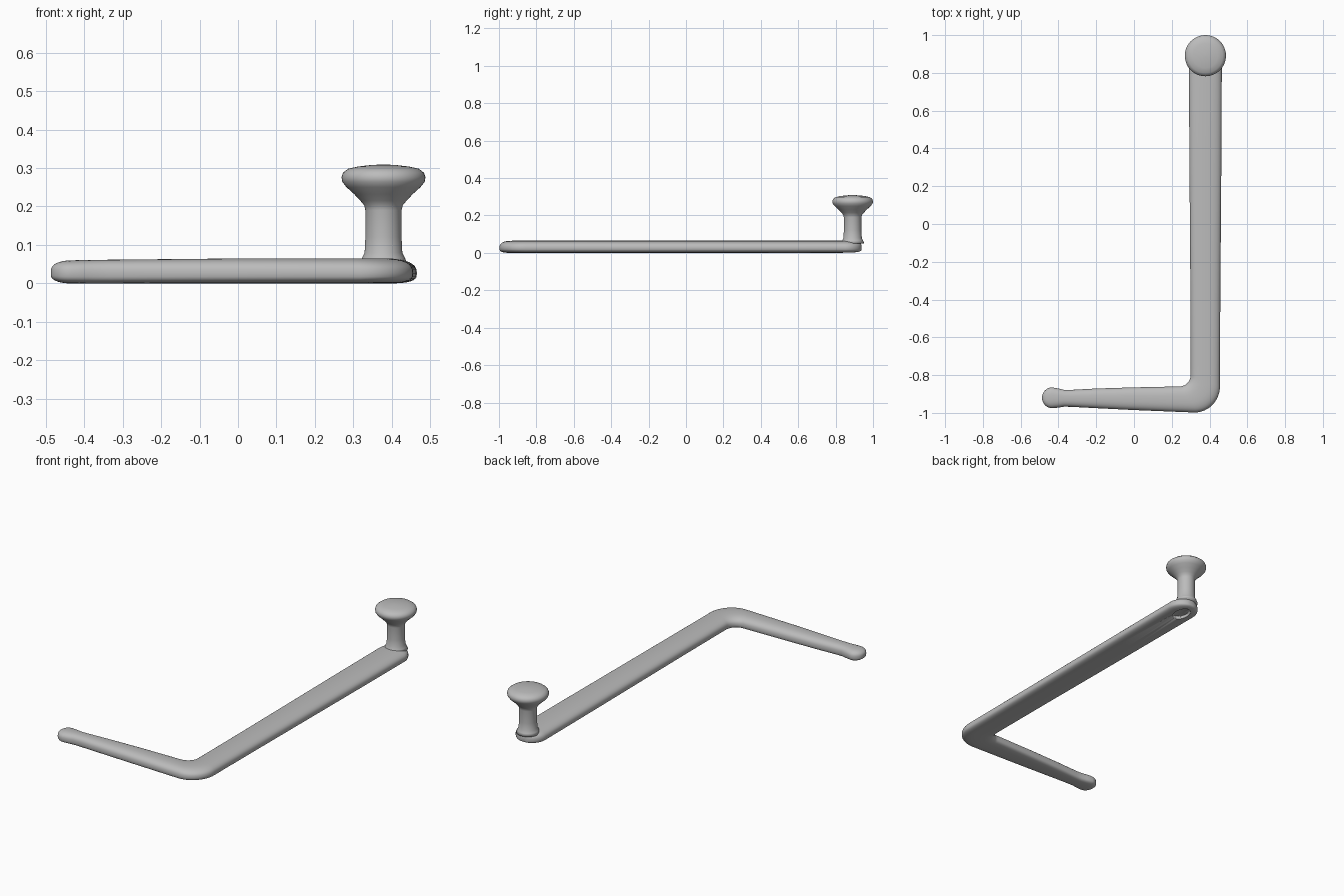
import bpy, bmesh, math
from mathutils import Vector

cube = bpy.data.objects.get("Cube")
if cube:
    bpy.data.objects.remove(cube, do_unlink=True)

grey = bpy.data.materials.new("satin grey")
grey.use_nodes = True
grey.diffuse_color = (0.5, 0.5, 0.5, 1)
grey.node_tree.nodes["Principled BSDF"].inputs["Base Color"].default_value = (0.5, 0.5, 0.5, 1)


def finish(bm, name):
    bmesh.ops.recalc_face_normals(bm, faces=bm.faces)
    mesh = bpy.data.meshes.new(name)
    bm.to_mesh(mesh)
    bm.free()
    mesh.materials.append(grey)
    mesh.polygons.foreach_set("use_smooth", [True] * len(mesh.polygons))
    ob = bpy.data.objects.new(name, mesh)
    bpy.context.collection.objects.link(ob)
    return ob


def loft(rings, name):
    """Skin closed rings of points and cap both ends."""
    bm = bmesh.new()
    loops = [[bm.verts.new(p) for p in ring] for ring in rings]
    n = len(loops[0])
    for a, b in zip(loops, loops[1:]):
        for i in range(n):
            j = (i + 1) % n
            bm.faces.new((a[i], a[j], b[j], b[i]))
    bm.faces.new(loops[0])
    bm.faces.new(loops[-1][::-1])
    return finish(bm, name)


def section(inner, outer, top, squash=1.0, sides=32):
    """Flat-bottomed rounded section between two edge points."""
    a, b = Vector(inner), Vector(outer)
    mid, half = (a + b) / 2, (b - a) / 2
    waist, ring = 0.027, []
    for k in range(sides):
        t = math.tau * k / sides
        c, s = math.cos(t), math.sin(t)
        e = 2 / (2.5 if s > 0 else 3.2)
        u = math.copysign(abs(c) ** e, c)
        h = (top - waist if s > 0 else waist) * abs(s) ** e * squash
        p = mid + half * u
        ring.append((p.x, p.y, waist + math.copysign(h, s)))
    return ring


# Cranked arm: rounded back end, long bar, bend, tapering short bar, ball tip
rings = []
for k in range(1, 11):
    t = math.pi / 2 * k / 10
    w, y = 0.087 * math.sin(t), 0.85 + 0.09 * math.cos(t)
    rings.append(section((0.378 - w, y), (0.378 + w, y), 0.065, math.sin(t) ** 0.5))
for y, l, r in ((0.4, 0.293, 0.463), (0, 0.296, 0.46), (-0.4, 0.299, 0.457), (-0.75, 0.3, 0.455)):
    rings.append(section((l, y), (r, y), 0.065))
for k in range(13):
    t = math.pi / 2 * k / 12
    c, s = math.cos(t), math.sin(t)
    rings.append(section((0.24 + 0.06 * c, -0.80 - 0.06 * s),
                         (0.32 + 0.135 * c, -0.86 - 0.138 * s), 0.065))
for x, i, o in ((0, -0.865, -0.985), (-0.2, -0.871, -0.975), (-0.33, -0.878, -0.968),
                (-0.37, -0.878, -0.967), (-0.40, -0.871, -0.972)):
    rings.append(section((x, i), (x, o), 0.061 + 0.01 * (x + 0.4)))
for k in range(9):
    t = math.pi / 2 * k / 9
    w, x = 0.055 * math.cos(t), -0.433 - 0.054 * math.sin(t)
    rings.append(section((x, -0.92 + w), (x, -0.92 - w), 0.06, math.cos(t) ** 0.7))
arm = loft(rings, "cranked_arm")

# Post and mushroom knob, turned from one profile
profile = ((0.062, 0.05), (0.056, 0.066), (0.049, 0.08), (0.047, 0.12), (0.047, 0.19),
           (0.05, 0.203), (0.06, 0.215), (0.076, 0.232), (0.096, 0.25), (0.107, 0.264),
           (0.109, 0.276), (0.105, 0.288), (0.092, 0.298), (0.065, 0.304),
           (0.03, 0.308), (0.004, 0.309))
loft([[(0.378 + r * math.cos(math.tau * i / 48), 0.891 + r * math.sin(math.tau * i / 48), z)
       for i in range(48)] for r, z in profile], "post_and_knob")

# Shallow socket under the back end
cutter = loft([[(0.378 + 0.04 * math.cos(math.tau * i / 24),
                 0.85 + 0.06 * math.sin(math.tau * i / 24), z)
                for i in range(24)] for z in (-0.02, 0.018)], "socket_cutter")
cutter.hide_render = True
cutter.hide_set(True)
cut = arm.modifiers.new("socket", "BOOLEAN")
cut.operation = "DIFFERENCE"
cut.object = cutter

# Keep the socket rim crisp
bpy.ops.object.select_all(action="DESELECT")
arm.select_set(True)
bpy.context.view_layer.objects.active = arm
bpy.ops.object.shade_smooth_by_angle(angle=math.radians(50))
